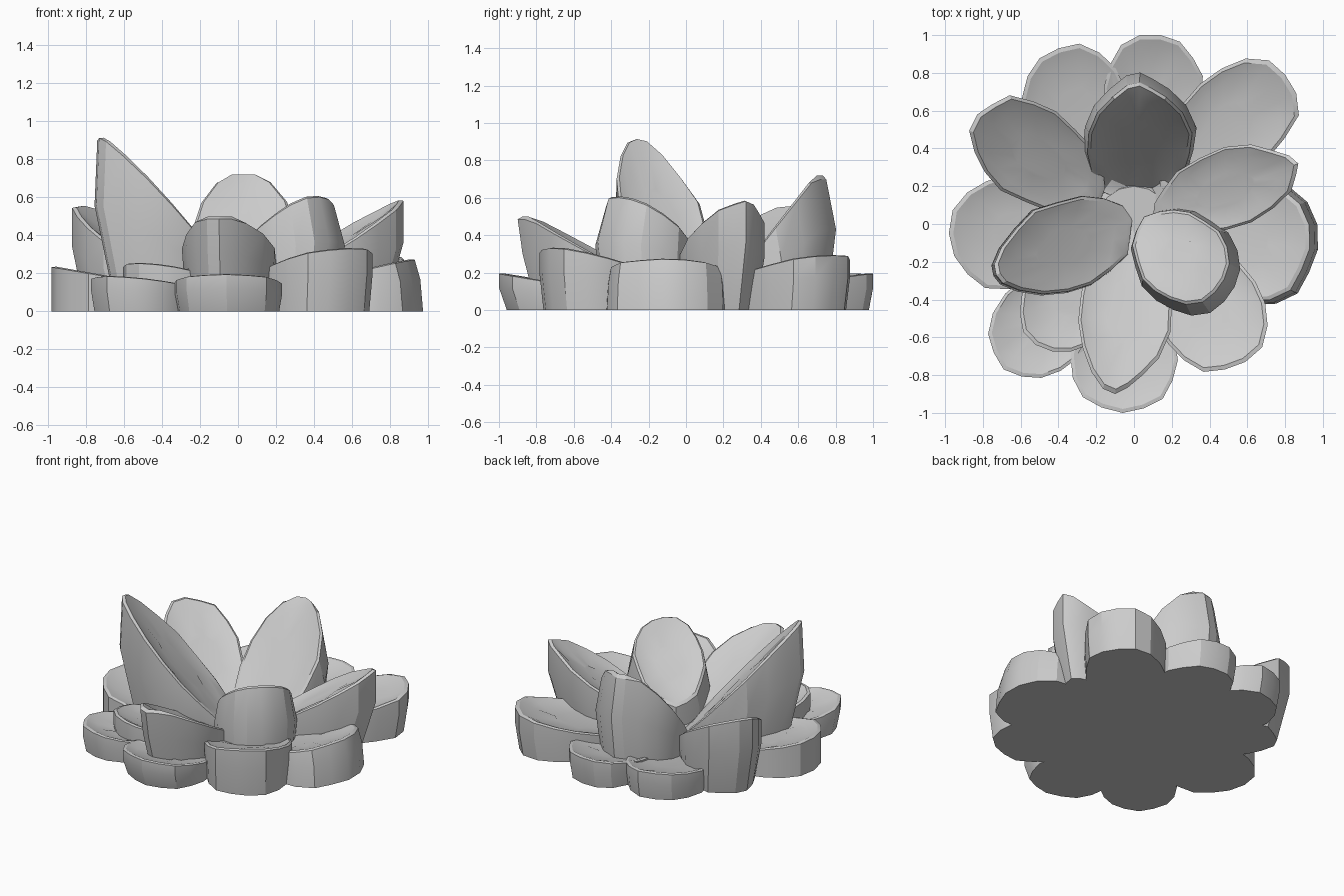
import bpy, bmesh, math, random
from mathutils import Vector

random.seed(7)

cube = bpy.data.objects.get("Cube")
if cube:
    bpy.data.objects.remove(cube, do_unlink=True)

stone = bpy.data.materials.new("stone grey")
stone.use_nodes = True
GREY = (0.6, 0.6, 0.6, 1)
stone.diffuse_color = GREY
stone.node_tree.nodes["Principled BSDF"].inputs["Base Color"].default_value = GREY


def finish(name, bm):
    bmesh.ops.recalc_face_normals(bm, faces=bm.faces)
    mesh = bpy.data.meshes.new(name)
    bm.to_mesh(mesh)
    bm.free()
    mesh.materials.append(stone)
    obj = bpy.data.objects.new(name, mesh)
    bpy.context.collection.objects.link(obj)
    bpy.ops.object.select_all(action='DESELECT')
    obj.select_set(True)
    bpy.context.view_layer.objects.active = obj
    bpy.ops.object.shade_smooth_by_angle(angle=math.radians(24))


def petal(name, base, tip, width, z_in, z_out, egg=0.2, point=0.0,
          foot=0.97, bulge=1.0, cap=1.0, sides=18):
    """Solid petal: egg outline, sloping dished top with a lip, walls to the ground."""
    base, tip = Vector(base), Vector(tip)
    axis = tip - base
    length = axis.length
    axis.normalize()
    across = Vector((-axis.y, axis.x))

    outline = []
    for i in range(sides):
        a = math.tau * i / sides
        c, s = math.cos(a), math.sin(a)
        wobble = 1 if i == 0 else 1 + random.uniform(-0.04, 0.04)
        narrow = 1 - point * max(c, 0) ** 2
        outline.append(Vector((c * wobble * length / 2,
                               s * wobble * width * (1 + egg * c) * narrow)))

    def place(p):
        return base + axis * (p.x + length / 2) + across * p.y

    def height(p):
        z = z_in + (z_out - z_in) * (p.x / length + 0.5)
        return max(0.07, min(cap, z))

    bm = bmesh.new()

    def wall_ring(scale, level):
        ring = []
        for p in outline:
            q = base + (place(p) - base) * scale
            ring.append(bm.verts.new((q.x, q.y, height(p) * level)))
        return ring

    def top_ring(scale, drop):
        ring = []
        for p in outline:
            q = place(p * scale)
            z = height(p * scale) - drop * random.uniform(0.7, 1.3)
            ring.append(bm.verts.new((q.x, q.y, z)))
        return ring

    rings = [wall_ring(foot, 0), wall_ring(bulge, 0.6), wall_ring(1, 0.97),
             top_ring(0.94, 0), top_ring(0.75, 0.02), top_ring(0.4, 0.03)]
    for low, high in zip(rings, rings[1:]):
        for i in range(sides):
            j = (i + 1) % sides
            bm.faces.new((low[i], low[j], high[j], high[i]))
    bm.faces.new(rings[0])
    bm.faces.new(rings[-1])
    finish(name, bm)


# Low outer ring
petal("outer_petal_right", (-.2, -.05), (-.98, -.05), .3, .1, .24, foot=1)
petal("outer_petal_back_right", (-.15, .2), (-.4, .93), .27, .08, .2)
petal("outer_petal_back", (.05, .25), (.14, 1), .26, .08, .2)
petal("outer_petal_back_left", (.15, .2), (.8, .79), .27, .1, .3)
petal("outer_petal_left", (.2, -.05), (.93, -.13), .3, .1, .28, foot=1.06, bulge=1.04)
petal("outer_petal_front_left", (.15, -.1), (.59, -.73), .28, .12, .34)
petal("outer_petal_front", (-.03, -.3), (-.06, -1), .28, .08, .2, foot=.94)
petal("outer_petal_front_right", (-.2, -.2), (-.69, -.77), .25, .08, .19)

# Middle ring, rising towards the tips
petal("middle_petal_front_right", (-.1, -.1), (-.52, -.64), .23, .1, .26)
petal("middle_petal_front", (0, -.03), (-.1, -.9), .25, .06, .54, .05, .3, .88, .97, .5)
petal("middle_petal_back_right", (-.17, .12), (-.83, .58), .25, .1, .57, .2, .1, .9)
petal("middle_petal_left", (.1, .04), (.87, .32), .21, .1, .6, .1, .3, .87)

# Tall inner petals
petal("inner_petal_front_left", (.06, .03), (.43, -.36), .23, .22, .62, .05, 0, 1.05, 1.13)
petal("inner_petal_back", (.02, .1), (.03, .75), .28, -.05, .8, 0, .35, 1, 1.08, .72)
petal("inner_petal_right", (-.02, .02), (-.73, -.27), .24, .07, .94, 0, .4, .86, 1.02)

# Low core joining the petals at the centre
core = bmesh.new()
bmesh.ops.create_cone(core, cap_ends=True, segments=16, radius1=.25, radius2=.2, depth=.07)
bmesh.ops.translate(core, verts=core.verts, vec=(0, 0, .035))
finish("core", core)
